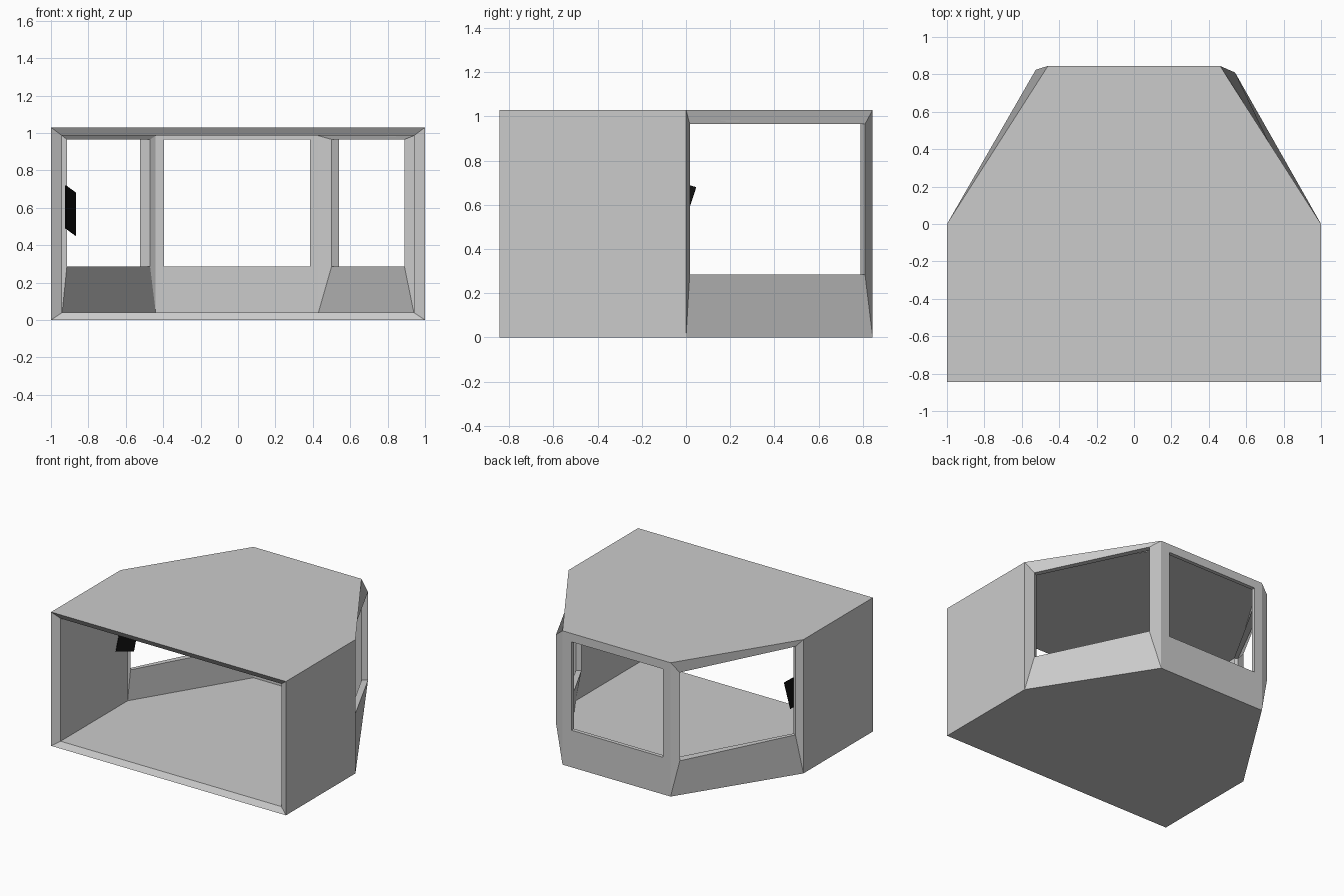
import bpy
import bmesh
from mathutils import Vector

if "Cube" in bpy.data.objects:
    bpy.data.objects.remove(bpy.data.objects["Cube"])

SILL, HEAD = 0.285, 0.965


def make_object(name, faces, color=None):
    """Join polygons given as point lists into one flat-shaded object."""
    bm = bmesh.new()
    for pts in faces:
        bm.faces.new([bm.verts.new(p) for p in pts])
    bmesh.ops.remove_doubles(bm, verts=bm.verts, dist=0.0005)
    bmesh.ops.recalc_face_normals(bm, faces=bm.faces)
    mesh = bpy.data.meshes.new(name)
    bm.to_mesh(mesh)
    bm.free()
    obj = bpy.data.objects.new(name, mesh)
    bpy.context.collection.objects.link(obj)
    if color:
        mat = bpy.data.materials.new(name + "_material")
        mat.diffuse_color = color
        mat.use_nodes = True
        mat.node_tree.nodes["Principled BSDF"].inputs["Base Color"].default_value = mat.diffuse_color
        mesh.materials.append(mat)
    return obj


def panel(a, b, low, high):
    """Upright rectangle between two plan points."""
    return [(*a, low), (*b, low), (*b, high), (*a, high)]


def strip(ring_a, ring_b):
    """Quads joining two loops with the same number of points."""
    n = len(ring_a)
    return [[ring_a[i], ring_a[(i + 1) % n], ring_b[(i + 1) % n], ring_b[i]]
            for i in range(n)]


# Plan outlines: front right, side right, back right, back left, side left, front left
outer_plan = [(1, -.845), (1, 0), (.46, .845), (-.46, .845), (-1, 0), (-1, -.845)]
inner_plan = [(.94, -.815), (.94, 0), (.43, .815), (-.44, .815), (-.94, 0), (-.94, -.815)]

# Window edges in plan: right side, back, left side
outer_windows = [((.925, .017), (.54, .81)),
                 ((.385, .845), (-.395, .845)),
                 ((-.525, .825), (-.94, .012))]
inner_windows = [((.89, .0), (.50, .79)),
                 ((.385, .815), (-.395, .815)),
                 ((-.47, .795), (-.915, .0))]


def skin(plan, windows, low, high):
    """Floor, roof, side walls and framed window panels of one skin."""
    faces = [[(*p, low) for p in plan], [(*p, high) for p in plan]]
    for i in (0, 4):
        faces.append(panel(plan[i], plan[i + 1], low, high))
    for i, win in enumerate(windows):
        faces += strip(panel(plan[i + 1], plan[i + 2], low, high),
                       panel(*win, SILL, HEAD))
    return faces


# Cabin: outer and inner skins, window jambs and the sloped front rim
faces = skin(outer_plan, outer_windows, 0, 1.03)
faces += skin(inner_plan, inner_windows, .04, .985)
for wo, wi in zip(outer_windows, inner_windows):
    faces += strip(panel(*wo, SILL, HEAD), panel(*wi, SILL, HEAD))
faces += strip(panel(outer_plan[5], outer_plan[0], 0, 1.03),
               panel(inner_plan[5], inner_plan[0], .04, .985))
make_object("cabin_shell", faces)

# Dark tilted display on the inside of the left wall
front = [Vector(p) for p in ((-.865, .045, .68), (-.865, -.03, .45),
                             (-.92, -.17, .49), (-.92, -.09, .72))]
normal = (front[1] - front[0]).cross(front[3] - front[0]).normalized()
back = [p + normal * .004 for p in front]
make_object("wall_display", [front, back] + strip(front, back), (.005, .005, .005, 1))
